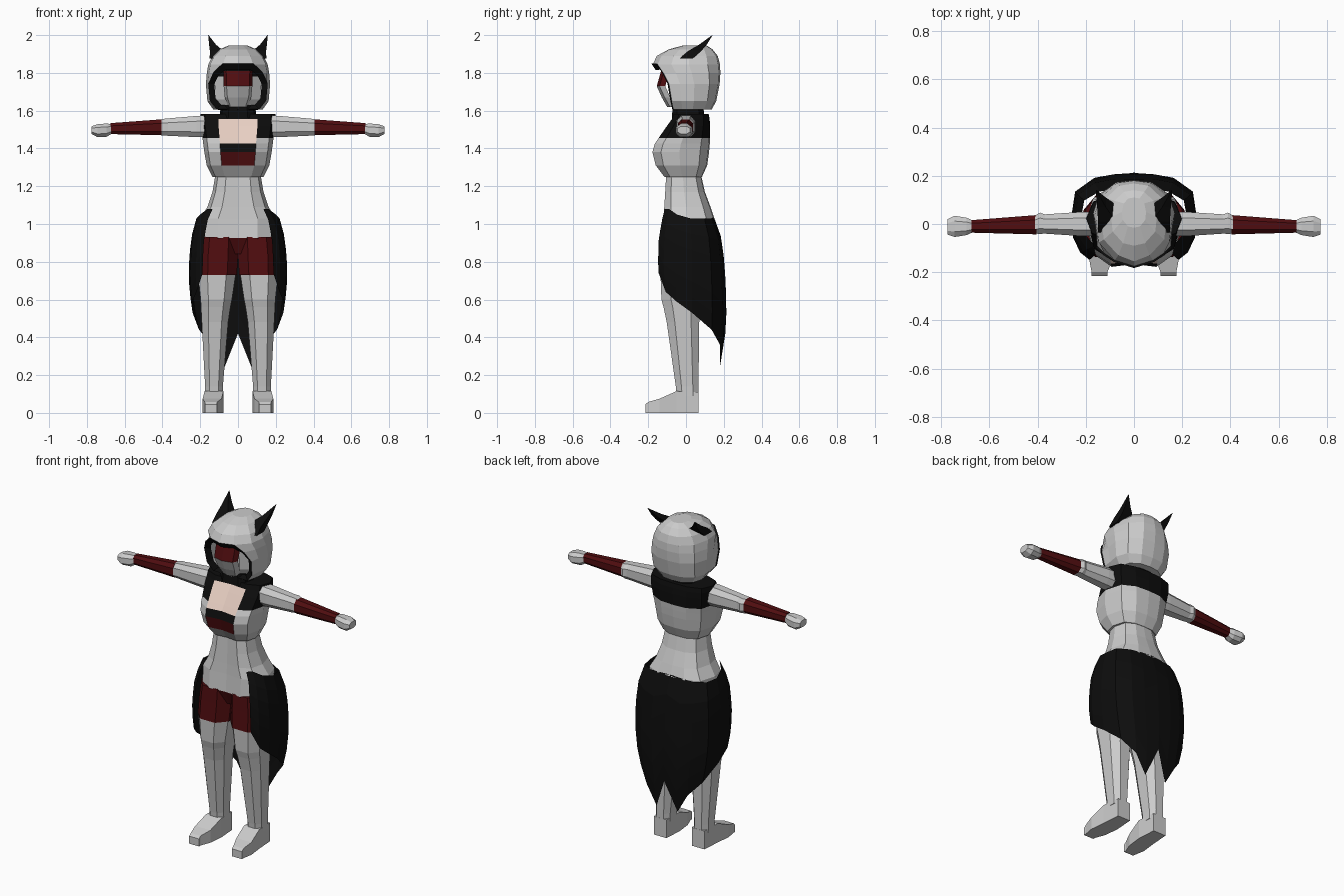
import bpy, bmesh
from mathutils import Vector

if "Cube" in bpy.data.objects:
    bpy.data.objects.remove(bpy.data.objects["Cube"])

COLORS = {"grey": (.8, .8, .8, 1), "black": (.004, .004, .004, 1),
          "red": (.08, .004, .005, 1), "skin": (.8, .62, .54, 1)}
MATS = {}
for key, col in COLORS.items():
    MATS[key] = bpy.data.materials.new(key)
    MATS[key].diffuse_color = col


def loft(name, rings, color=None, closed=True, caps=True, mirror=False, skip=None):
    """Skin a list of point rings; color is a key or a function of face centre."""
    bm = bmesh.new()
    rows = [[bm.verts.new(p) for p in r] for r in rings]
    n = len(rings[0])
    for a, b in zip(rows, rows[1:]):
        for i in range(n if closed else n - 1):
            j = (i + 1) % n
            bm.faces.new((a[i], a[j], b[j], b[i]))
    if closed and caps:
        bm.faces.new(rows[0])
        bm.faces.new(rows[-1])
    if skip:
        gone = [f for f in bm.faces if skip(f.calc_center_median())]
        bmesh.ops.delete(bm, geom=gone, context='FACES')
    bmesh.ops.remove_doubles(bm, verts=bm.verts, dist=.0005)
    bmesh.ops.recalc_face_normals(bm, faces=bm.faces)
    me = bpy.data.meshes.new(name)
    if color:
        keys = list(COLORS) if callable(color) else [color]
        for k in keys:
            me.materials.append(MATS[k])
        for f in bm.faces:
            f.material_index = keys.index(color(f.calc_center_median())) if callable(color) else 0
    bm.to_mesh(me)
    bm.free()
    ob = bpy.data.objects.new(name, me)
    bpy.context.collection.objects.link(ob)
    if mirror:
        ob.modifiers.new("Mirror", 'MIRROR')
    return ob


def mix(a, b, t):
    return a + (b - a) * t


# unit cross-sections
OCT = [(1, -.5), (1, .5), (.5, 1), (-.5, 1), (-1, .5), (-1, -.5), (-.5, -1), (.5, -1)]
BOX = [(1, -1), (1, 1), (-1, 1), (-1, -1)]
HALF = [(0, -.92), (.52, -1), (.88, -.7), (1, -.05), (.85, .68), (.45, .96), (0, 1)]
BODY = HALF + [(-x, y) for x, y in HALF[-2:0:-1]]


def zring(shape, cx, cy, z, rx, ry):
    return [(cx + rx * u, cy + ry * v, z) for u, v in shape]


def body_ring(z, rx, front, back, shape=BODY):
    return zring(shape, 0, (front + back) / 2, z, rx, (back - front) / 2)


# legs
loft("leg", [zring(OCT, *r) for r in (
    (.127, .008, .09, .047, .057), (.127, .006, .14, .047, .06),
    (.122, -.016, .48, .07, .086), (.118, -.022, .56, .078, .097),
    (.115, -.028, .60, .083, .102), (.112, -.02, .735, .1, .115))], mirror=True)
loft("shorts_leg", [zring(OCT, *r) for r in (
    (.109, -.02, .73, .103, .118), (.105, -.005, .84, .105, .125),
    (.1, 0, .93, .1, .125))], "red", mirror=True)

# feet, lofted from heel to toe: y, half width, top height
foot = []
for y, w, top, cx in ((.066, .042, .11, .127), (-.05, .05, .115, .127),
                      (-.14, .05, .075, .137), (-.2, .033, .058, .143), (-.215, .03, .0, .143)):
    foot.append([(cx + w * u, y, max(0, top * (v + 1) / 2)) for u, v in BOX])
foot[-1] = [(x, y, .004 if z == 0 else z) for x, y, z in foot[-2]]
foot[-1] = [(x, -.215, z * .75 if z > .01 else 0) for x, y, z in foot[-1]]
for i, p in enumerate(foot[-1]):
    foot[-1][i] = (p[0], p[1], .045 if BOX[i][1] > 0 else 0)
loft("foot", foot, mirror=True)

# hips and waist
loft("hips_and_waist", [body_ring(*r) for r in (
    (.84, .12, -.09, .09), (.925, .2, -.128, .135), (1.03, .2, -.12, .15),
    (1.09, .162, -.115, .13), (1.17, .135, -.11, .1), (1.26, .12, -.105, .08))],
    lambda c: "red" if c.z < .92 else "grey")


# chest with jacket sides, open front and black yoke
def chest_color(c):
    centre = abs(c.x) < .07 and c.y < 0
    if centre:
        if c.z < 1.29:
            return "grey"
        return "red" if c.z < 1.38 else "black" if c.z < 1.43 else "skin" if c.z < 1.555 else "black"
    return "black" if c.z > 1.45 else "grey"


loft("chest", [body_ring(*r) for r in (
    (1.25, .135, -.115, .085), (1.31, .166, -.16, .112), (1.38, .178, -.178, .122),
    (1.425, .184, -.165, .126), (1.455, .188, -.145, .128), (1.52, .198, -.1, .128),
    (1.555, .2, -.075, .125), (1.582, .198, -.065, .12))], chest_color)
loft("neck", [body_ring(1.56, .1, -.075, .1), body_ring(1.63, .09, -.07, .09)], "black")


# arms: x, y centre, z centre, y radius, z radius
def arm(name, rows, color=None):
    loft(name, [[(x, cy + ry * u, cz + rz * v) for u, v in OCT]
                for x, cy, cz, ry, rz in rows], color, mirror=True)


arm("upper_arm", ((.17, 0, 1.517, .05, .058), (.22, 0, 1.516, .05, .056),
                  (.37, .0, 1.513, .04, .046), (.39, .003, 1.513, .044, .044),
                  (.41, -.002, 1.512, .038, .042)))
arm("forearm_sleeve", ((.405, -.003, 1.512, .04, .042), (.675, -.01, 1.505, .026, .029)), "red")
arm("hand", ((.668, -.01, 1.503, .024, .025), (.695, -.01, 1.497, .036, .035),
             (.745, -.01, 1.494, .044, .034), (.775, -.012, 1.497, .032, .02)))

# cape skirt: profile of half width, back depth and front depth by height
PROFILE = [(1.09, .18, .13, .11), (1.03, .22, .15, .125), (.92, .25, .19, .145),
           (.78, .26, .205, .148), (.68, .26, .21, .14), (.55, .245, .215, .12),
           (.42, .215, .208, .1), (.24, .2, .185, .1)]


def cape_size(z):
    for a, b in zip(PROFILE, PROFILE[1:]):
        if z >= b[0]:
            t = min(1, max(0, (a[0] - z) / (a[0] - b[0])))
            return [mix(a[k], b[k], t) for k in (1, 2, 3)]
    return PROFILE[-1][1:]


# cape columns from back centre to front edge: across, depth, top, bottom
cape = []
for u, v, top, bottom in ((0, 1, 1.04, .42), (.35, .97, 1.035, .245), (.65, .9, 1.03, .36),
                          (.94, .65, 1.03, .44), (1, .15, 1.03, .53), (.97, -.4, 1.05, .59),
                          (.86, -.8, 1.08, .64), (.72, -1, 1.08, .74)):
    col = []
    for i in range(7):
        z = mix(top, bottom, i / 6)
        w, back, front = cape_size(z)
        col.append((w * u, v * (back if v > 0 else front), z))
    cape.append(col)
loft("cape_skirt", cape, "black", closed=False, mirror=True)

# hood: height, half width, back, front edge, opening half width, front centre
HOOD = [(1.605, .13, .135, -.065, .11, -.07), (1.65, .162, .16, -.075, .145, -.08),
        (1.74, .17, .178, -.09, .153, -.1), (1.80, .165, .182, -.12, .125, -.14),
        (1.845, .157, .18, -.15, .08, -.175), (1.89, .135, .168, -.13, .065, -.155),
        (1.925, .095, .14, -.08, .045, -.09), (1.945, .05, .11, -.01, .025, -.015)]
rings = []
for z, w, back, edge, ex, mid in HOOD:
    half = [(ex, edge, z), (max(w * .93, ex), mix(edge, back, .22), z),
            (w, mix(edge, back, .5), z), (w * .85, mix(edge, back, .8), z),
            (w * .45, mix(edge, back, .97), z), (0, back, z)]
    rings.append([(0, mid, z)] + half + [(-x, y, h) for x, y, h in half[-2::-1]])
loft("hood", rings,
     skip=lambda c: c.z < 1.84 and (c.y < -.06 and abs(c.x) < .085))

# black rim around the hood opening
outer = [(0, -.06, 1.602)] + [(r[4], r[3], r[0]) for r in HOOD[:5]] + [(0, -.175, 1.845)]
inner = [(0, -.06, 1.625)] + [(x * .82, y + .012, z + dz) for (x, y, z), dz in
                              zip(outer[1:6], (.025, .015, 0, -.012, -.028))] + [(0, -.16, 1.815)]
lip = [(x * 1.03, y - .008, z + .004) for x, y, z in outer]
loft("hood_rim", [outer, lip, inner], "black", closed=False, mirror=True)

# head inside the hood, and the face mask in front
loft("head", [zring(OCT, 0, cy, z, rx, ry) for cy, z, rx, ry in (
    (.01, 1.615, .085, .07), (.015, 1.66, .12, .085), (.015, 1.78, .125, .095),
    (.01, 1.85, .1, .09))], lambda c: "black" if c.z > 1.8 else "grey")
mask = []
for z, w, front in ((1.825, .07, -.128), (1.81, .078, -.132), (1.73, .076, -.155),
                    (1.67, .07, -.128), (1.62, .05, -.1)):
    mask.append([(w * u, front + d, z) for u, d in
                 ((-1, .045), (-.8, .015), (0, 0), (.8, .015), (1, .045))])
loft("face_mask", mask, lambda c: "black" if c.z > 1.812 else "red" if c.z > 1.73 else "grey",
     closed=False)

# horns sweeping up and back
horn = [zring(BOX, *r) for r in ((.105, .0, 1.875, .045, .035), (.112, .045, 1.915, .037, .035),
                                 (.135, .09, 1.95, .018, .02), (.157, .14, 2.0, .001, .001))]
loft("horn", horn, "black", mirror=True)

for m in bpy.data.materials:
    if m.users and not m.is_grease_pencil:
        m.use_nodes = True
        m.node_tree.nodes["Principled BSDF"].inputs["Base Color"].default_value = m.diffuse_color
